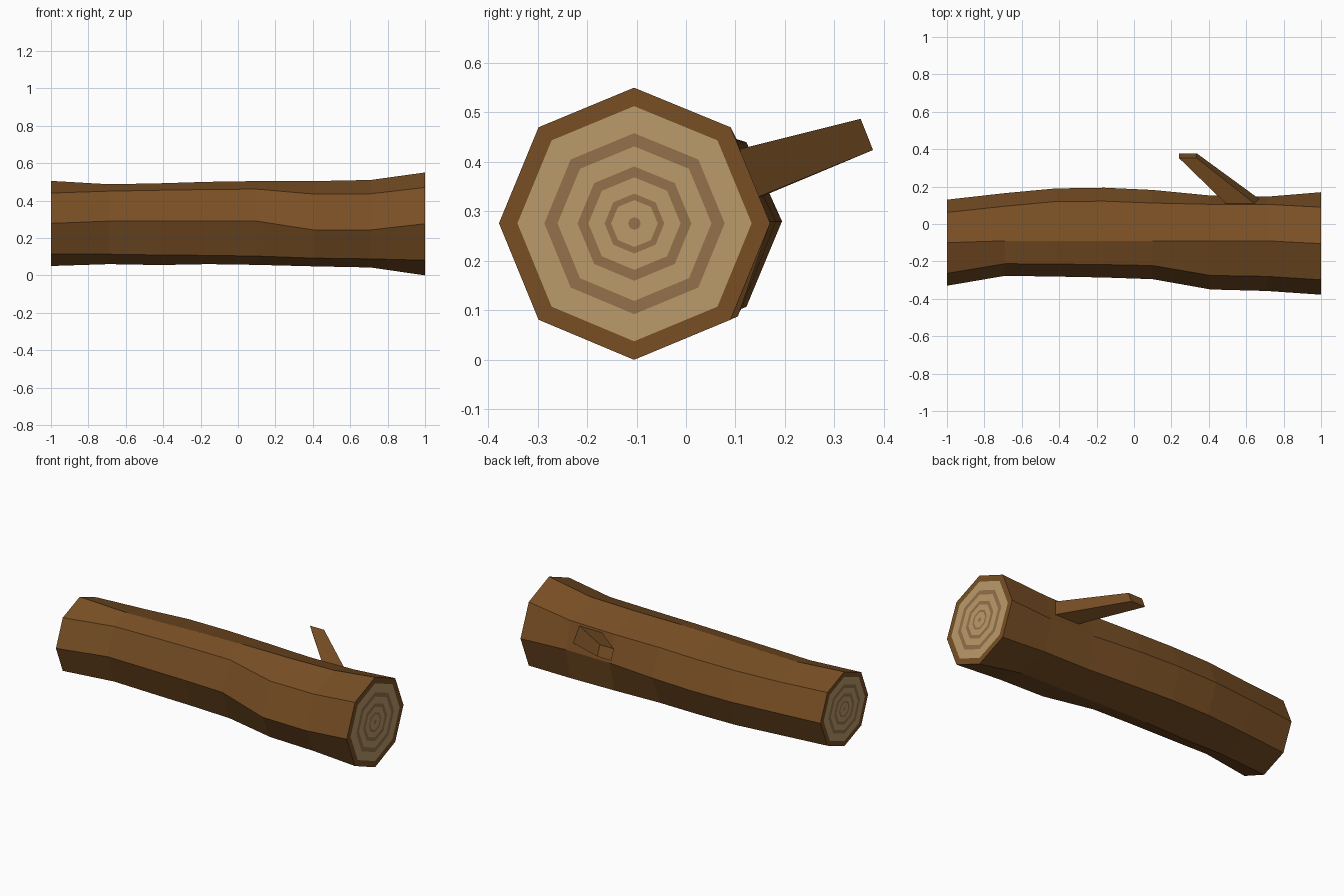
import bpy
import bmesh
from mathutils import Vector

if "Cube" in bpy.data.objects:
    bpy.data.objects.remove(bpy.data.objects["Cube"])


def material(name, rgb):
    m = bpy.data.materials.new(name)
    m.diffuse_color = (*rgb, 1)
    m.use_nodes = True
    m.node_tree.nodes["Principled BSDF"].inputs["Base Color"].default_value = m.diffuse_color
    return m


BARK = material("bark", (0.19, 0.078, 0.018))
WOOD = material("pale_wood", (0.50, 0.33, 0.145))
RING = material("growth_ring", (0.30, 0.165, 0.07))


def finish(bm, name, mats):
    bmesh.ops.recalc_face_normals(bm, faces=bm.faces)
    me = bpy.data.meshes.new(name)
    bm.to_mesh(me)
    bm.free()
    for m in mats:
        me.materials.append(m)
    ob = bpy.data.objects.new(name, me)
    bpy.context.collection.objects.link(ob)
    return ob


def bridge(bm, a, b, mat=0):
    n = len(a)
    for i in range(n):
        f = bm.faces.new((a[i], a[(i + 1) % n], b[(i + 1) % n], b[i]))
        f.material_index = mat


# Log sections: x, y of (front, front corner, ridge, back corner, back),
# z of (top, front upper, front middle, lower, bottom, back middle, back upper)
SECTIONS = [
    (-1.00, -.33, -.264, -.10, .062, .13, .505, .44, .278, .115, .05, .278, .44),
    (-0.69, -.277, -.212, -.09, .095, .165, .487, .45, .29, .113, .06, .28, .437),
    (-0.42, -.281, -.214, -.09, .12, .19, .492, .455, .29, .109, .055, .28, .44),
    (-0.16, -.286, -.217, -.09, .122, .194, .50, .459, .29, .107, .06, .28, .44),
    (0.10, -.295, -.222, -.09, .112, .182, .504, .461, .29, .103, .056, .28, .44),
    (0.41, -.35, -.275, -.09, .105, .152, .504, .434, .242, .092, .048, .278, .435),
    (0.71, -.358, -.28, -.09, .105, .146, .51, .436, .243, .088, .042, .277, .44),
    (1.00, -.378, -.298, -.105, .09, .17, .55, .47, .276, .081, 0, .276, .47),
]

# Bark, with the octagonal rim and growth rings closing both ends
bm = bmesh.new()
loops = []
for x, yf, yfc, yr, ybc, yb, zt, zu, zm, zl, z0, zbm, zbu in SECTIONS:
    pts = [(yr, zt), (yfc, zu), (yf, zm), (yfc, zl),
           (yr, z0), (ybc, zl), (yb, zbm), (ybc, zbu)]
    loops.append([bm.verts.new((x, y, z)) for y, z in pts])
for a, b in zip(loops, loops[1:]):
    bridge(bm, a, b)

FRACTIONS = [.864, .665, .568, .42, .34, .22, .172, .047]
for end in (loops[0], loops[-1]):
    c = sum((v.co for v in end), Vector()) / 8
    prev = end
    for k, f in enumerate(FRACTIONS):
        ring = [bm.verts.new(c.lerp(v.co, f)) for v in end]
        bridge(bm, prev, ring, 0 if k == 0 else (1 if k % 2 else 2))
        prev = ring
    bm.faces.new(prev).material_index = 2
finish(bm, "log", [BARK, WOOD, RING])

# Side branch: tapered square stub, its root sunk into the trunk
bm = bmesh.new()
root = [Vector(p) for p in ((.49, .11, .425), (.65, .105, .425),
                            (.65, .148, .33), (.49, .153, .33))]
tip = [Vector(p) for p in ((.24, .353, .487), (.335, .353, .487),
                           (.335, .378, .424), (.24, .378, .424))]
sunk = [bm.verts.new(t.lerp(r, 1.2)) for r, t in zip(root, tip)]
outer = [bm.verts.new(t) for t in tip]
bridge(bm, sunk, outer)
bm.faces.new(sunk)
bm.faces.new(outer)
finish(bm, "branch", [BARK])
